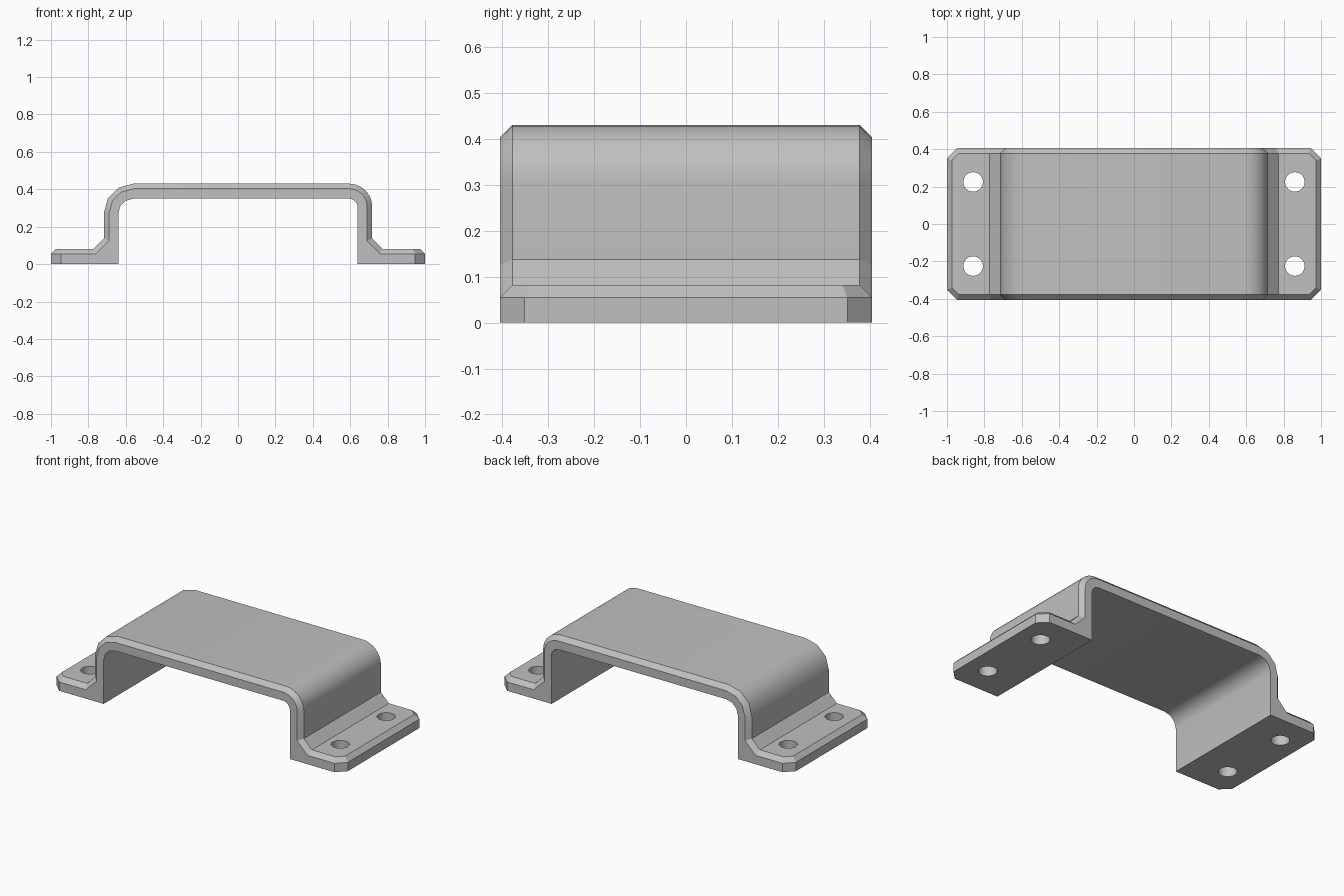
import bpy, bmesh
from math import cos, sin, radians

cube = bpy.data.objects.get("Cube")
if cube:
    bpy.data.objects.remove(cube, do_unlink=True)

HALF_Y = 0.405      # half the depth
TOP = 0.43          # height of the bridge
FOOT = 0.082        # thickness of the feet
OUT, INN = 0.717, 0.64   # outer and inner faces of the legs
CHAMFER = 0.027


def arc(cx, cz, r, start, end, steps):
    """Points of an arc in the xz plane, angles in degrees."""
    angles = [radians(start + (end - start) * i / steps) for i in range(steps + 1)]
    return [(cx + r * cos(a), cz + r * sin(a)) for a in angles]


def rounded(x, z, r, side, steps):
    """Rounded corner under height z, on the given side, listed from left to right."""
    start, end = (180, 90) if side < 0 else (90, 0)
    return arc(side * (x - r), z - r, r, start, end, steps)


# Outer outline, left to right, then the underside back again
outer = [(-1, FOOT), (-OUT - 0.055, FOOT), (-OUT, FOOT + 0.055)]
outer += rounded(OUT, TOP, 0.157, -1, 3) + rounded(OUT, TOP, 0.122, 1, 8)
outer += [(OUT, FOOT + 0.055), (OUT + 0.055, FOOT), (1, FOOT)]
inner = [(-INN, 0)] + rounded(INN, 0.35, 0.08, -1, 3)
inner += rounded(INN, 0.35, 0.048, 1, 8) + [(INN, 0)]
profile = outer + [(1, 0)] + inner[::-1] + [(-1, 0)]

# Extrude the profile through the depth
bm = bmesh.new()
face = bm.faces.new([bm.verts.new((x, -HALF_Y, z)) for x, z in profile])
ext = bmesh.ops.extrude_face_region(bm, geom=[face])
new_verts = [g for g in ext["geom"] if isinstance(g, bmesh.types.BMVert)]
bmesh.ops.translate(bm, vec=(0, 2 * HALF_Y, 0), verts=new_verts)
bmesh.ops.recalc_face_normals(bm, faces=bm.faces[:])

# Cut the four corners of the feet
corners = [e for e in bm.edges if all(abs(v.co.x) > 0.999 for v in e.verts)
           and abs(e.verts[0].co.y - e.verts[1].co.y) < 0.001]
bmesh.ops.bevel(bm, geom=corners, offset=0.054, offset_type='OFFSET',
                segments=1, profile=0.5, affect='EDGES')

# Chamfer the whole upper rim: edges between a wall and an upper face
bm.normal_update()


def on_outline(v):
    if abs(v.co.x) > OUT + 0.001:
        return v.co.z > FOOT - 0.001
    return any(abs(v.co.x - x) + abs(v.co.z - z) < 0.001 for x, z in outer)


def on_wall(f):
    return abs(f.normal.y) > 0.6 or (abs(f.normal.z) < 0.01
                                     and abs(f.calc_center_median().x) > 0.9)


rim = [e for e in bm.edges if all(on_outline(v) for v in e.verts)
       and len(e.link_faces) == 2
       and sum(on_wall(f) for f in e.link_faces) == 1]
bmesh.ops.bevel(bm, geom=rim, offset=CHAMFER, offset_type='OFFSET',
                segments=1, profile=0.5, affect='EDGES')
bmesh.ops.recalc_face_normals(bm, faces=bm.faces[:])

mesh = bpy.data.meshes.new("mounting_bracket")
bm.to_mesh(mesh)
bm.free()
bracket = bpy.data.objects.new("mounting_bracket", mesh)
bpy.context.collection.objects.link(bracket)

# Grey finish
grey = bpy.data.materials.new("plain_grey")
grey.use_nodes = True
colour = (0.527, 0.527, 0.527, 1)
grey.diffuse_color = colour
grey.node_tree.nodes["Principled BSDF"].inputs["Base Color"].default_value = colour
mesh.materials.append(grey)

# Screw holes through the feet
for x in (-0.86, 0.86):
    for y in (-0.225, 0.225):
        bpy.ops.mesh.primitive_cylinder_add(vertices=40, radius=0.052, depth=0.4,
                                            location=(x, y, 0.05))
        cutter = bpy.context.object
        cutter.name = "hole_cutter"
        cutter.hide_render = True
        cutter.data.materials.append(grey)
        cut = bracket.modifiers.new("screw_hole", 'BOOLEAN')
        cut.operation, cut.solver, cut.object = 'DIFFERENCE', 'EXACT', cutter
        bpy.context.view_layer.objects.active = bracket
        bpy.ops.object.modifier_apply(modifier=cut.name)
        bpy.data.objects.remove(cutter, do_unlink=True)

# Smooth bends, crisp chamfers
bpy.ops.object.select_all(action='DESELECT')
bracket.select_set(True)
bpy.context.view_layer.objects.active = bracket
bpy.ops.object.shade_smooth_by_angle(angle=radians(30.7))
